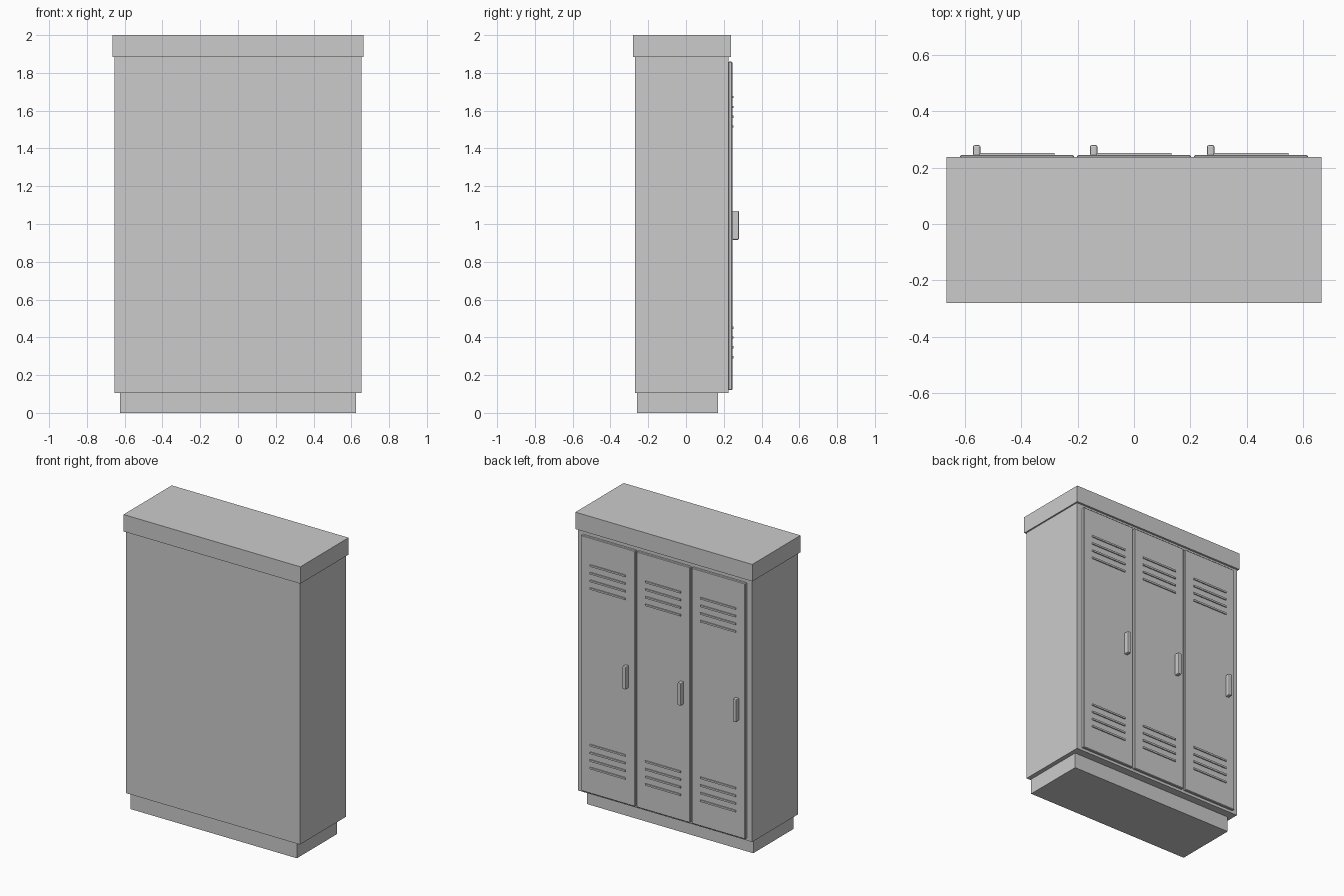
import bpy

if "Cube" in bpy.data.objects:
    bpy.data.objects.remove(bpy.data.objects["Cube"])

def box(name, x, y, z, bevel=0.0, segments=1):
    """Box from (min, max) ranges, with an optional bevel."""
    lo, hi = zip(x, y, z)
    bpy.ops.mesh.primitive_cube_add(size=1, location=[(a + b) / 2 for a, b in zip(lo, hi)])
    ob = bpy.context.object
    ob.name = name
    ob.scale = [b - a for a, b in zip(lo, hi)]
    bpy.ops.object.transform_apply(location=False, rotation=False, scale=True)
    if bevel:
        mod = ob.modifiers.new("edge_bevel", 'BEVEL')
        mod.width = bevel
        mod.segments = segments
    return ob

# Cabinet: recessed plinth, carcass and overhanging top
box("plinth", (-0.625, 0.625), (-0.26, 0.17), (0, 0.105))
box("cabinet_body", (-0.655, 0.655), (-0.27, 0.224), (0.105, 1.885))
box("top_cap", (-0.665, 0.665), (-0.28, 0.238), (1.885, 2.0))

# Three doors on the +y side, each with two louvre groups and a handle
for i, cx in enumerate((0.415, 0.0, -0.415), 1):
    box(f"door_{i}", (cx - 0.202, cx + 0.202), (0.224, 0.245), (0.12, 1.86), 0.004)
    for group, cz in (("upper", 1.594), ("lower", 0.373)):
        for k in range(4):
            z = cz + (k - 1.5) * 0.052
            box(f"door_{i}_{group}_louvre_{k + 1}", (cx - 0.133, cx + 0.133),
                (0.24, 0.252), (z - 0.006, z + 0.006))
    box(f"door_{i}_handle", (cx - 0.156, cx - 0.13), (0.243, 0.28), (0.916, 1.07), 0.006, 2)
